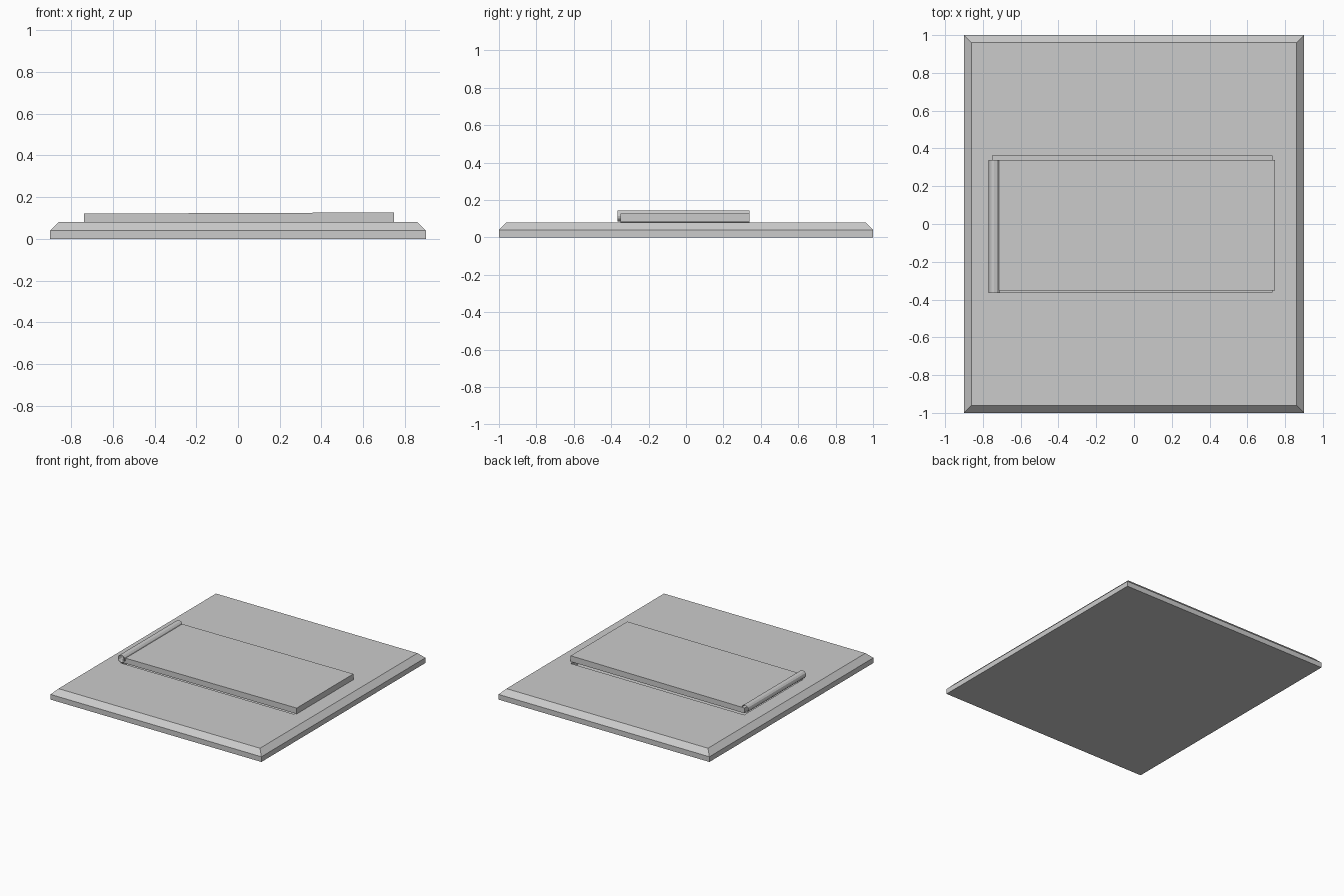
import bpy, bmesh, math

if "Cube" in bpy.data.objects:
    bpy.data.objects.remove(bpy.data.objects["Cube"])


def add_object(name, bm):
    bmesh.ops.recalc_face_normals(bm, faces=bm.faces)
    mesh = bpy.data.meshes.new(name)
    bm.to_mesh(mesh)
    bm.free()
    obj = bpy.data.objects.new(name, mesh)
    bpy.context.collection.objects.link(obj)
    return obj


def bridge(bm, a, b):
    n = len(a)
    for i in range(n):
        j = (i + 1) % n
        bm.faces.new((a[i], a[j], b[j], b[i]))


# Base slab: chamfered top with a shallow rectangular opening
bm = bmesh.new()
rings = []
# centre x, half width, half depth, height
for cx, hx, hy, z in [(0, 0.9, 1.0, 0), (0, 0.9, 1.0, 0.04), (0, 0.86, 0.96, 0.08),
                      (-0.01, 0.74, 0.362, 0.08), (-0.01, 0.74, 0.362, 0.04)]:
    rings.append([bm.verts.new((cx + sx * hx, sy * hy, z))
                  for sx, sy in ((-1, -1), (1, -1), (1, 1), (-1, 1))])
for lower, upper in zip(rings, rings[1:]):
    bridge(bm, lower, upper)
bm.faces.new(rings[0])
bm.faces.new(rings[-1])
add_object("base_slab", bm)

# Hatch door: side profile, very slightly raised away from the hinge
bm = bmesh.new()
profile = [(-0.738, 0.08), (0.747, 0.082), (0.747, 0.127), (-0.738, 0.121)]
front, back = [[bm.verts.new((x, y, z)) for x, z in profile] for y in (-0.351, 0.34)]
bridge(bm, front, back)
bm.faces.new(front)
bm.faces.new(back)
add_object("hatch_door", bm)

# Hinge barrel: open tube along the left edge of the door
bm = bmesh.new()
sides = 12
front, back = [[bm.verts.new((-0.741 + 0.029 * math.cos(2 * math.pi * i / sides), y,
                              0.115 + 0.029 * math.sin(2 * math.pi * i / sides)))
                for i in range(sides)] for y in (-0.365, 0.34)]
bridge(bm, front, back)
add_object("hinge_barrel", bm)
